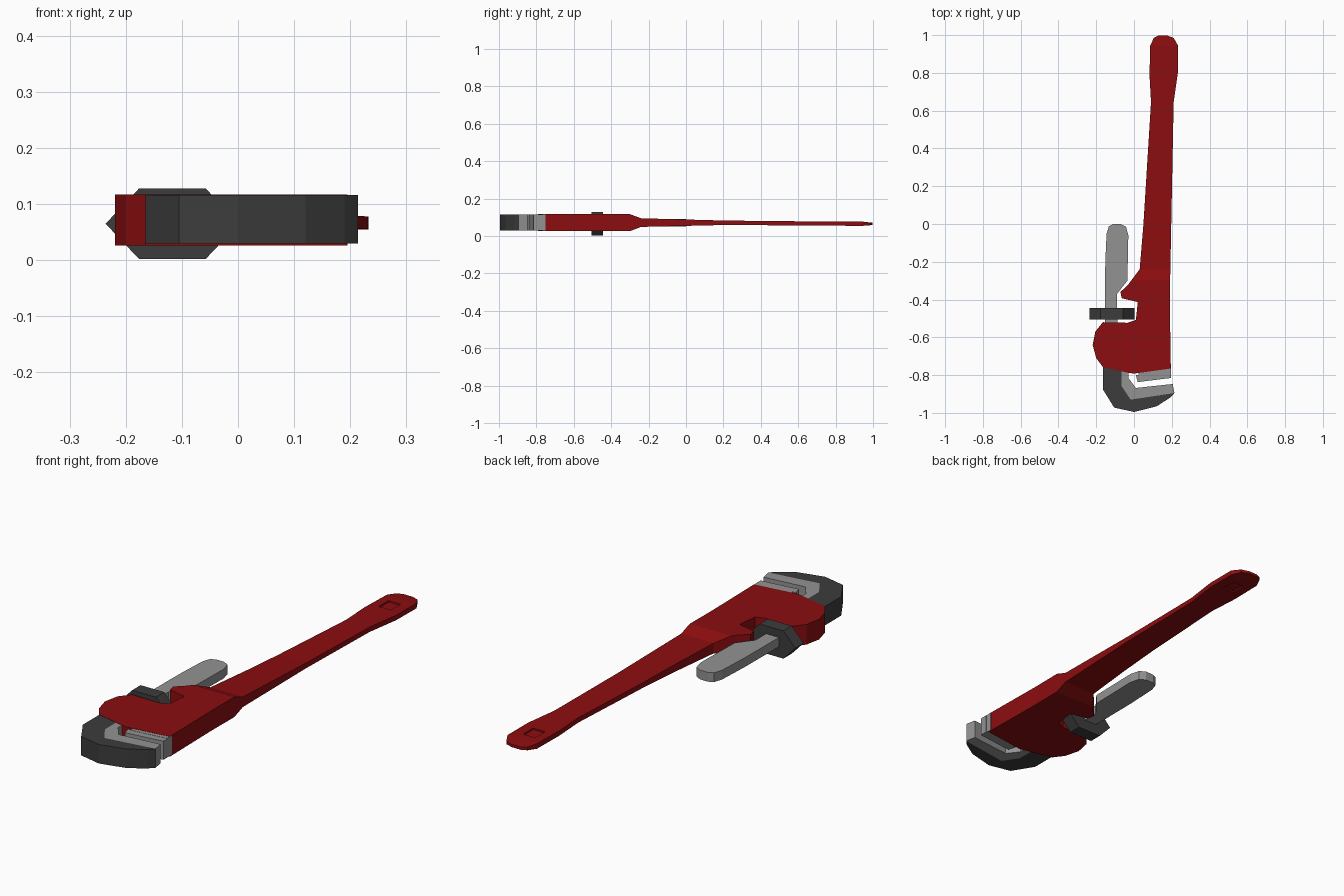
import bpy, bmesh, math

if "Cube" in bpy.data.objects:
    bpy.data.objects.remove(bpy.data.objects["Cube"])


def material(name, rgb):
    m = bpy.data.materials.new(name)
    m.diffuse_color = (*rgb, 1)
    m.use_nodes = True
    m.node_tree.nodes["Principled BSDF"].inputs["Base Color"].default_value = m.diffuse_color
    return m


RED = material("red paint", (0.26, 0.004, 0.005))
STEEL = material("light steel", (0.29, 0.29, 0.29))
DARK = material("dark steel", (0.045, 0.045, 0.045))


def interp(table, y):
    """Linear lookup of (half thickness, centre height) along y."""
    if y <= table[0][0]:
        return table[0][1:]
    for a, b in zip(table, table[1:]):
        if y <= b[0]:
            t = (y - a[0]) / (b[0] - a[0])
            return [p + (q - p) * t for p, q in zip(a[1:], b[1:])]
    return table[-1][1:]


def plate(name, outline, mat, z0=0.03, z1=0.116, stations=None, pocket=None):
    """Extrude a top-view outline; stations vary the thickness along y."""
    bm = bmesh.new()
    f = bm.faces.new([bm.verts.new((x, y, z0)) for x, y in outline])
    r = bmesh.ops.extrude_face_region(bm, geom=[f])
    for v in r["geom"]:
        if isinstance(v, bmesh.types.BMVert):
            v.co.z = z1
    bmesh.ops.triangulate(bm, faces=[f for f in bm.faces if len(f.verts) > 4])

    def cut(co, no):
        bmesh.ops.bisect_plane(bm, geom=bm.verts[:] + bm.edges[:] + bm.faces[:],
                               plane_co=co, plane_no=no)
    if pocket:
        xa, xb, ya, yb = pocket
        for x in (xa, xb):
            cut((x, 0, 0), (1, 0, 0))
        for y in (ya, yb):
            cut((0, y, 0), (0, 1, 0))
    if stations:
        for s in stations:
            cut((0, s[0], 0), (0, 1, 0))
        mid = (z0 + z1) / 2
        for v in bm.verts:
            half, c = interp(stations, v.co.y)
            v.co.z = c + (half if v.co.z > mid else -half)
    bmesh.ops.recalc_face_normals(bm, faces=bm.faces[:])
    if pocket:
        for side in (1, -1):
            fs = []
            for f in bm.faces:
                c = f.calc_center_median()
                if f.normal.z * side > 0.9 and xa < c.x < xb and ya < c.y < yb:
                    fs.append(f)
            bmesh.ops.inset_region(bm, faces=fs, thickness=0.001, depth=-0.006)
    me = bpy.data.meshes.new(name)
    bm.to_mesh(me)
    bm.free()
    me.materials.append(mat)
    ob = bpy.data.objects.new(name, me)
    bpy.context.collection.objects.link(ob)
    return ob


# Handle with the housing and the notch for the nut
plate("handle_and_housing", [
    (0.13, 0.998), (0.175, 0.998), (0.21, 0.985), (0.233, 0.945), (0.232, 0.80),
    (0.21, 0.645), (0.192, -0.26), (0.19, -0.45), (0.195, -0.765), (0.0, -0.792),
    (-0.03, -0.788), (-0.165, -0.757), (-0.20, -0.71), (-0.219, -0.64),
    (-0.205, -0.57), (-0.165, -0.52), (-0.035, -0.523), (0.01, -0.508),
    (0.02, -0.413), (-0.065, -0.393), (-0.072, -0.36), (-0.03, -0.32),
    (0.03, -0.24), (0.05, 0.0), (0.09, 0.645), (0.082, 0.79),
    (0.086, 0.945), (0.105, 0.985)], RED,
    stations=[(-0.30, 0.0455, 0.0715), (-0.24, 0.023, 0.072), (0.2, 0.012, 0.071),
              (0.6, 0.011, 0.068), (0.94, 0.0115, 0.066), (1.0, 0.006, 0.065)],
    pocket=(0.125, 0.185, 0.83, 0.90))

# Hook jaw: dark outer hook and light toothed lining
plate("hook_jaw", [
    (-0.165, -0.74), (-0.165, -0.875), (-0.105, -0.972), (0.0, -0.995),
    (0.12, -0.965), (0.19, -0.92), (0.214, -0.895), (-0.018, -0.93),
    (-0.065, -0.86), (-0.065, -0.74)], DARK)
plate("hook_jaw_teeth", [
    (-0.065, -0.74), (-0.065, -0.86), (-0.018, -0.93), (0.214, -0.895),
    (0.205, -0.847), (0.01, -0.868), (-0.03, -0.815), (-0.03, -0.74)], STEEL)

# Fixed jaw: base block and tooth plate
plate("fixed_jaw_base", [(0.025, -0.76), (0.025, -0.806), (0.195, -0.785),
                         (0.195, -0.75)], STEEL)
plate("fixed_jaw_teeth", [(0.01, -0.80), (0.02, -0.837), (0.197, -0.815),
                          (0.197, -0.78)], STEEL, 0.031, 0.115)

# Adjusting shank
shank = plate("shank", [
    (-0.11, 0.0), (-0.07, 0.0), (-0.042, -0.015), (-0.03, -0.06), (-0.035, -0.30),
    (-0.09, -0.37), (-0.088, -0.56), (-0.155, -0.56), (-0.152, -0.20),
    (-0.145, -0.05), (-0.133, -0.012)], STEEL, 0.05, 0.092)

# Hexagonal adjusting nut, axis along y
bpy.ops.mesh.primitive_cylinder_add(vertices=6, radius=1, depth=1)
nut = bpy.context.object
nut.name = "adjusting_nut"
for v in nut.data.vertices:
    a = math.atan2(v.co.y, v.co.x) + math.pi / 6
    s = v.co.z
    v.co = (-0.117 + 0.119 * math.cos(a), -0.475 + 0.06 * s,
            0.065 + 0.0725 * math.sin(a))
bm = bmesh.new()
bm.from_mesh(nut.data)
bmesh.ops.recalc_face_normals(bm, faces=bm.faces[:])
bm.to_mesh(nut.data)
bm.free()
nut.data.materials.append(DARK)
